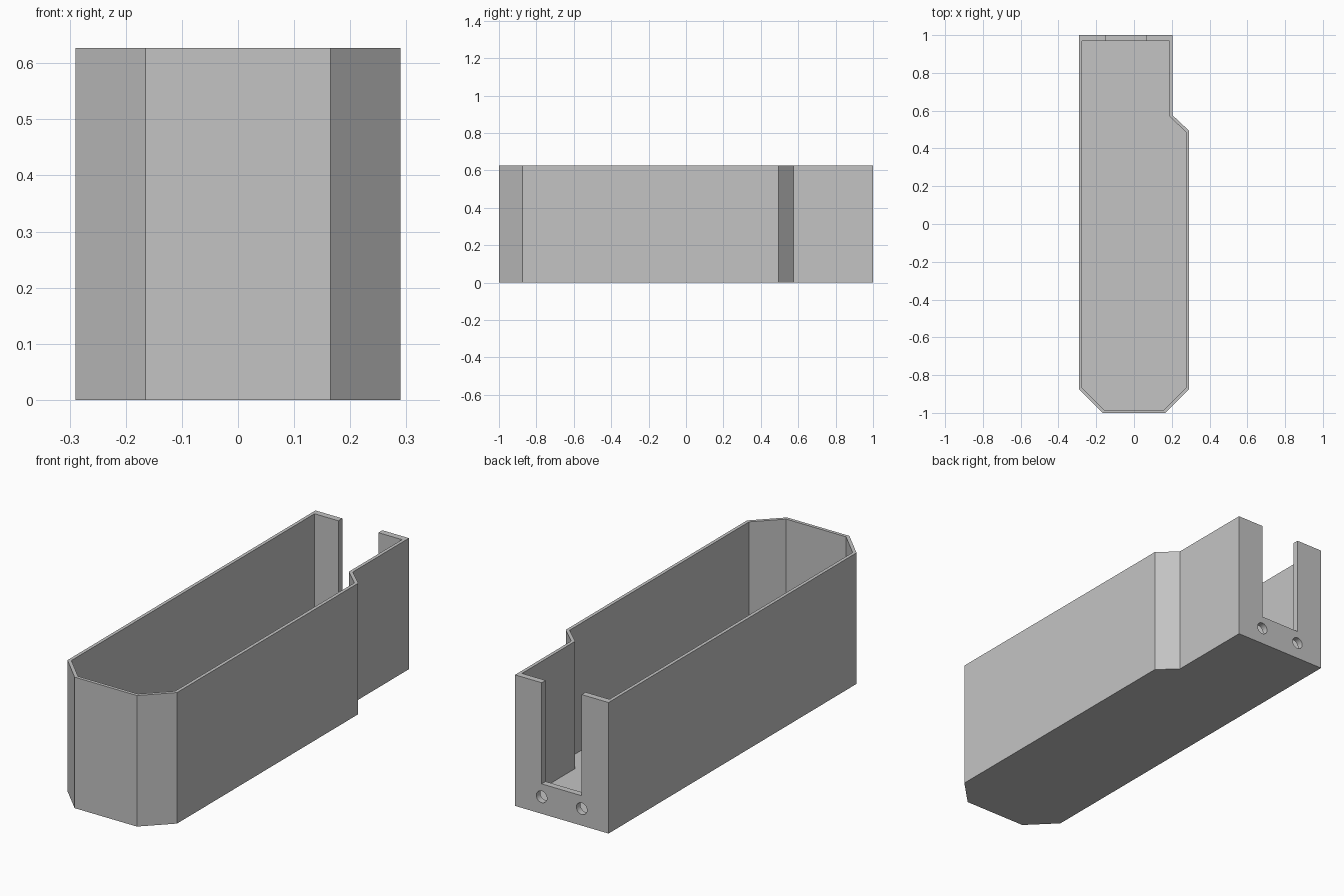
import bpy
import bmesh
from math import pi
from mathutils import Vector, Matrix

HEIGHT = 0.627
FLOOR = 0.018
WALL = 0.016
BACK_WALL = 0.03

cube = bpy.data.objects.get("Cube")
if cube:
    bpy.data.objects.remove(cube, do_unlink=True)

grey = bpy.data.materials.new("light_grey")
grey.use_nodes = True
colour = (0.55, 0.55, 0.55, 1.0)
grey.diffuse_color = colour
grey.node_tree.nodes["Principled BSDF"].inputs["Base Color"].default_value = colour


def finish(name, bm):
    bmesh.ops.recalc_face_normals(bm, faces=bm.faces)
    mesh = bpy.data.meshes.new(name)
    bm.to_mesh(mesh)
    bm.free()
    mesh.materials.append(grey)
    obj = bpy.data.objects.new(name, mesh)
    bpy.context.scene.collection.objects.link(obj)
    return obj


def prism(name, outline, z0, z1):
    bm = bmesh.new()
    face = bm.faces.new([bm.verts.new((x, y, z0)) for x, y in outline])
    side = bmesh.ops.extrude_face_region(bm, geom=[face])["geom"]
    top = [v for v in side if isinstance(v, bmesh.types.BMVert)]
    bmesh.ops.translate(bm, verts=top, vec=(0, 0, z1 - z0))
    return finish(name, bm)


def inset(outline, widths):
    """Move each edge of a counter-clockwise outline inwards by its own width."""
    lines = []
    for i, width in enumerate(widths):
        a, b = Vector(outline[i]), Vector(outline[(i + 1) % len(outline)])
        d = (b - a).normalized()
        lines.append((a + Vector((-d.y, d.x)) * width, d))
    result = []
    for i, (p, d) in enumerate(lines):
        q, e = lines[i - 1]
        t = (p - q).cross(d) / e.cross(d)
        result.append(q + e * t)
    return result


def cut(target, cutter):
    mod = target.modifiers.new("cut", 'BOOLEAN')
    mod.operation = 'DIFFERENCE'
    mod.solver = 'EXACT'
    mod.object = cutter
    cutter.hide_render = True
    graph = bpy.context.evaluated_depsgraph_get()
    mesh = bpy.data.meshes.new_from_object(target.evaluated_get(graph))
    target.modifiers.clear()
    target.data = mesh
    bpy.data.objects.remove(cutter, do_unlink=True)


# Outer body: chamfered front corners, stepped left side
outline = [(-0.165, -1), (0.165, -1), (0.29, -0.875), (0.29, 0.495),
           (0.205, 0.575), (0.205, 1), (-0.29, 1), (-0.29, -0.875)]
tray = prism("open_tray", outline, 0, HEIGHT)

# Hollow interior, with a thicker back wall
widths = [WALL] * len(outline)
widths[5] = BACK_WALL
cut(tray, prism("cavity_cutter", inset(outline, widths), FLOOR, HEIGHT + 0.1))

# Tall slot in the back wall
slot = [(-0.148, 0.95), (0.064, 0.95), (0.064, 1.1), (-0.148, 1.1)]
cut(tray, prism("slot_cutter", slot, 0.143, HEIGHT + 0.1))

# Two screw holes below the slot
for x in (-0.148, 0.064):
    bm = bmesh.new()
    place = Matrix.Translation((x, 1, 0.081)) @ Matrix.Rotation(pi / 2, 4, 'X')
    bmesh.ops.create_cone(bm, cap_ends=True, segments=32, radius1=0.028,
                          radius2=0.028, depth=0.12, matrix=place)
    cut(tray, finish("hole_cutter", bm))
